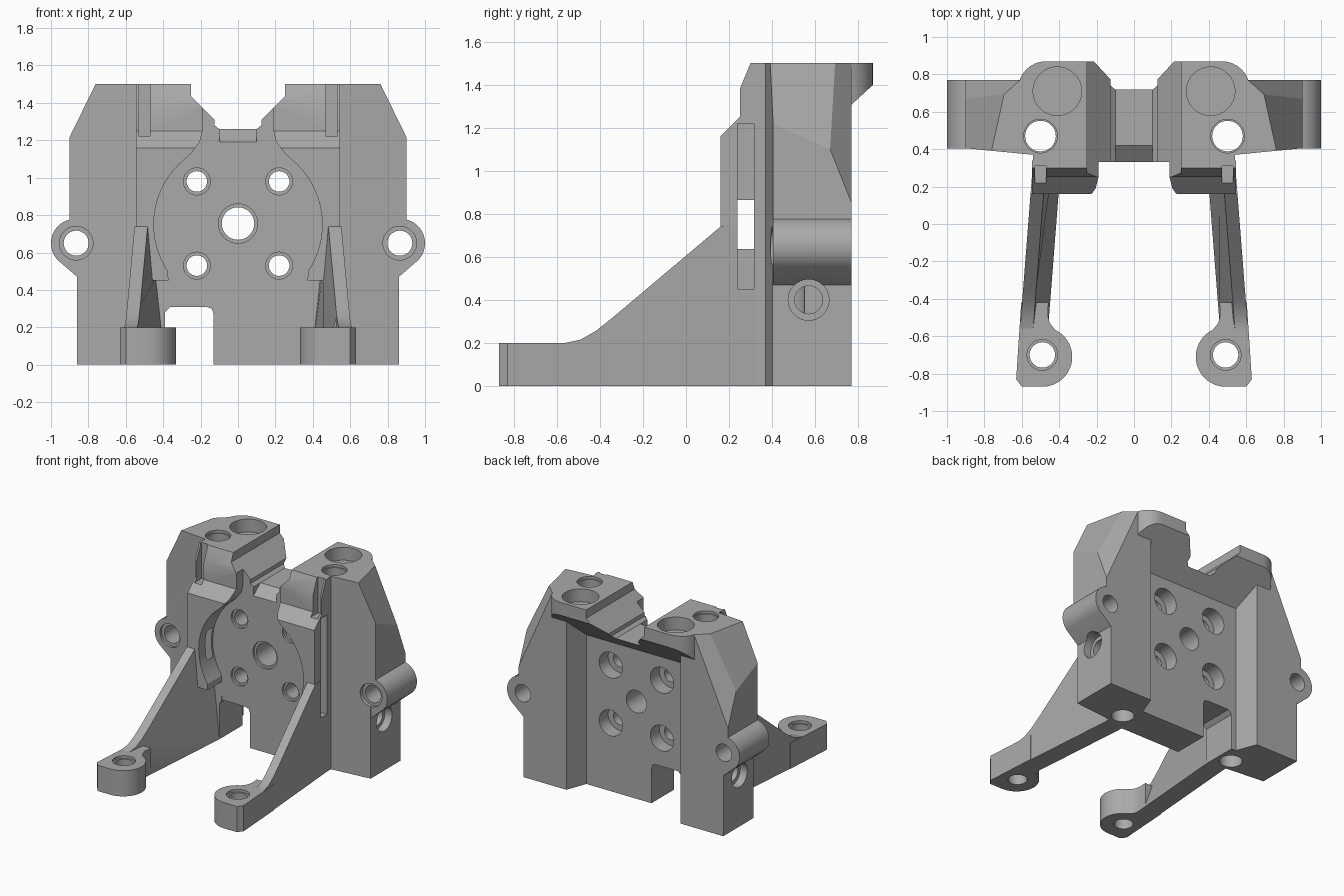
import bpy, bmesh
from math import cos, sin, pi, radians
from mathutils import Vector

cube = bpy.data.objects.get("Cube")
if cube:
    bpy.data.objects.remove(cube, do_unlink=True)

grey = bpy.data.materials.new("plain_grey")
grey.use_nodes = True
grey.diffuse_color = (0.4, 0.4, 0.4, 1)
grey.node_tree.nodes["Principled BSDF"].inputs["Base Color"].default_value = (0.4, 0.4, 0.4, 1)


def arc(cx, cy, r, a, b, n):
    return [(cx + r * cos(radians(a + (b - a) * i / n)),
             cy + r * sin(radians(a + (b - a) * i / n))) for i in range(n + 1)]


def place(axis, p, t):
    """Put a 2D profile point at depth t along the axis."""
    u, v = p
    return {"x": (t, u, v), "y": (u, t, v), "z": (u, v, t)}[axis]


def prism(name, pts, axis, lo, hi, side=1, shape=None):
    """Extrude a closed profile; side -1 mirrors it, shape moves its points."""
    bm = bmesh.new()
    ends = [[bm.verts.new(place(axis, p, t)) for p in pts] for t in (lo, hi)]
    for e in ends:
        bm.faces.new(e)
    n = len(pts)
    for i in range(n):
        j = (i + 1) % n
        bm.faces.new((ends[0][i], ends[0][j], ends[1][j], ends[1][i]))
    for v in bm.verts:
        if shape:
            v.co = shape(v.co)
        v.co.x *= side
    return finish(name, bm)


def finish(name, bm):
    bmesh.ops.recalc_face_normals(bm, faces=bm.faces)
    me = bpy.data.meshes.new(name)
    bm.to_mesh(me)
    bm.free()
    me.materials.append(grey)
    ob = bpy.data.objects.new(name, me)
    bpy.context.scene.collection.objects.link(ob)
    return ob


def box(name, x0, x1, y0, y1, z0, z1, side=1):
    return prism(name, [(x0, y0), (x1, y0), (x1, y1), (x0, y1)], "z", z0, z1, side)


def combine(target, other, op):
    other.hide_render = True
    m = target.modifiers.new(op, "BOOLEAN")
    m.operation, m.object, m.solver = op, other, "EXACT"
    bpy.context.view_layer.objects.active = target
    bpy.ops.object.modifier_apply(modifier=m.name)
    bpy.data.objects.remove(other, do_unlink=True)


def drill(target, axis, u, v, r, lo, hi, side=1):
    combine(target, prism("drill", arc(u, v, r, 0, 348.75, 31), axis, lo, hi, side), "DIFFERENCE")


# Central plate with the overhanging rear shelf, rounded in plan
body = prism("mount_body", [(.33, 0), (.61, 0), (.61, 1.16), (.87, 1.4), (.87, 1.5), (.33, 1.5)],
             "x", -.7, .7)
half = [(.54, .2), (.54, .38), (.62, .38)] + arc(.47, .72, .15, 0, 90, 8)
plan = half + [(-x, y) for x, y in reversed(half)]
combine(body, prism("plan", plan, "z", -.1, 1.6), "INTERSECT")


def column(s):
    ob = prism("column", [(.43, .37), (.43, .61), (.49, .77), (.9, .77), (.9, .405), (.54, .37)],
               "z", 0, 1.5)
    bm = bmesh.new()
    bm.from_mesh(ob.data)
    bpy.data.objects.remove(ob, do_unlink=True)
    # Sloping shoulder and rear corner facet
    for no in ((.0756, .0168, .0378), (.0625, .07, .028)):
        bmesh.ops.bisect_plane(bm, geom=bm.verts[:] + bm.edges[:] + bm.faces[:],
                               plane_co=(.9, .67, 1.1), plane_no=Vector(no).normalized(),
                               clear_outer=True)
        bmesh.ops.holes_fill(bm, edges=[e for e in bm.edges if e.is_boundary], sides=0)
    for v in bm.verts:
        v.co.x *= s
    ob = finish("column", bm)
    combine(ob, box("step", .86, 1, .2, .9, -.1, .6, s), "DIFFERENCE")
    return ob


def leg_shape(co):
    # Outer wall splays toward the foot, inner wall thickens downward
    outer = .54 + .078 * (.33 - co.y)
    width = .15 if co.z < .01 else .07
    return Vector((outer - width * co.x, co.y, co.z))


leg_side = [(-.6, 0), (.34, 0), (.34, .74), (.16, .74), (-.35, .31), (-.42, .255),
            (-.49, .215), (-.56, .2), (-.6, .2)]
foot_plan = arc(.49, -.71, .16, 115, 270, 16) + [(.6, -.87), (.63, -.83), (.603, -.42),
                                                (.458, -.42), (.46, -.49), (.45, -.53)]
front_side = [(.34, 1.5), (.3, 1.5), (.25, 1.38), (.25, 1.25), (.16, 1.16), (.16, .45), (.34, .45)]
boss_plan = arc(.87, .65, .13, -45, 80, 16) + [(.9, .78), (.8, .78), (.8, .47), (.86, .47)]

for s in (1, -1):
    combine(body, column(s), "UNION")
    combine(body, prism("front_rail", front_side, "x", .15, .545, s), "UNION")
    combine(body, prism("leg", leg_side, "x", 0, 1, s, leg_shape), "UNION")
    combine(body, prism("foot", foot_plan, "z", 0, .2, s), "UNION")
    combine(body, prism("side_boss", boss_plan, "y", .405, .77, s), "UNION")

# Round front pocket with its narrowing throat
edge = [(.37, -.1)] + arc(0, .75, .45, -34, 46, 24) + [(.25, 1.13), (.205, 1.19), (.19, 1.25), (.19, 1.6)]
pocket = edge + [(-x, z) for x, z in reversed(edge)]
combine(body, prism("pocket", pocket, "y", .1, .332), "DIFFERENCE")

# Stepped top notch whose floor falls toward the front
edge = [(.1, 1.26), (.125, 1.28), (.125, 1.31), (.25, 1.435), (.25, 1.6)]
notch = edge + [(-x, z) for x, z in reversed(edge)]
combine(body, prism("notch", notch, "y", .33, 1), "DIFFERENCE")
combine(body, prism("notch_front", notch, "y", .1, .34), "DIFFERENCE")
combine(body, prism("notch_slope", [(.3, 1.19), (.33, 1.19), (.42, 1.26), (.42, 1.28), (.3, 1.28)],
                    "x", -.1, .1), "DIFFERENCE")

# Foot opening on one side only, with eased upper corners
opening = [(-.39, -.1), (-.39, .28), (-.36, .31), (-.17, .31), (-.14, .3), (-.13, .27), (-.13, -.1)]
combine(body, prism("opening", opening, "y", .1, 1), "DIFFERENCE")

for s in (1, -1):
    # Guide slot behind each front rail
    combine(body, box("slot", .435, .7, .24, .315, .45, 1.22, s), "DIFFERENCE")
    combine(body, box("upper_groove", .47, .53, .2, .31, 1.22, 1.6, s), "DIFFERENCE")
    # Vertical rod holes and shallow top sockets
    drill(body, "z", .5, .47, .082, -.1, 1.6, s)
    drill(body, "z", .5, .47, .09, 1.48, 1.6, s)
    drill(body, "z", .41, .71, .13, 1.4, 1.6, s)
    # Foot screw holes
    drill(body, "z", .49, -.7, .068, -.1, .3, s)
    drill(body, "z", .49, -.7, .082, .18, .3, s)
    # Boss holes and side screw holes
    drill(body, "y", .865, .65, .067, .3, .9, s)
    drill(body, "y", .865, .65, .09, .3, .425, s)
    drill(body, "x", .57, .4, .095, .8, 1.1, s)
    drill(body, "x", .57, .4, .065, .5, 1.1, s)
    # Plate screw holes, counterbored behind
    for z in (.53, .98):
        drill(body, "y", .22, z, .055, .2, .8, s)
        drill(body, "y", .22, z, .072, .2, .35, s)
        drill(body, "y", .22, z, .1, .5, .8, s)

# Central shaft hole
drill(body, "y", 0, .755, .087, .2, .8)
drill(body, "y", 0, .755, .105, .2, .35)

body.hide_render = False
bpy.ops.object.select_all(action="DESELECT")
body.select_set(True)
bpy.context.view_layer.objects.active = body
bpy.ops.object.shade_smooth_by_angle(angle=radians(25))
